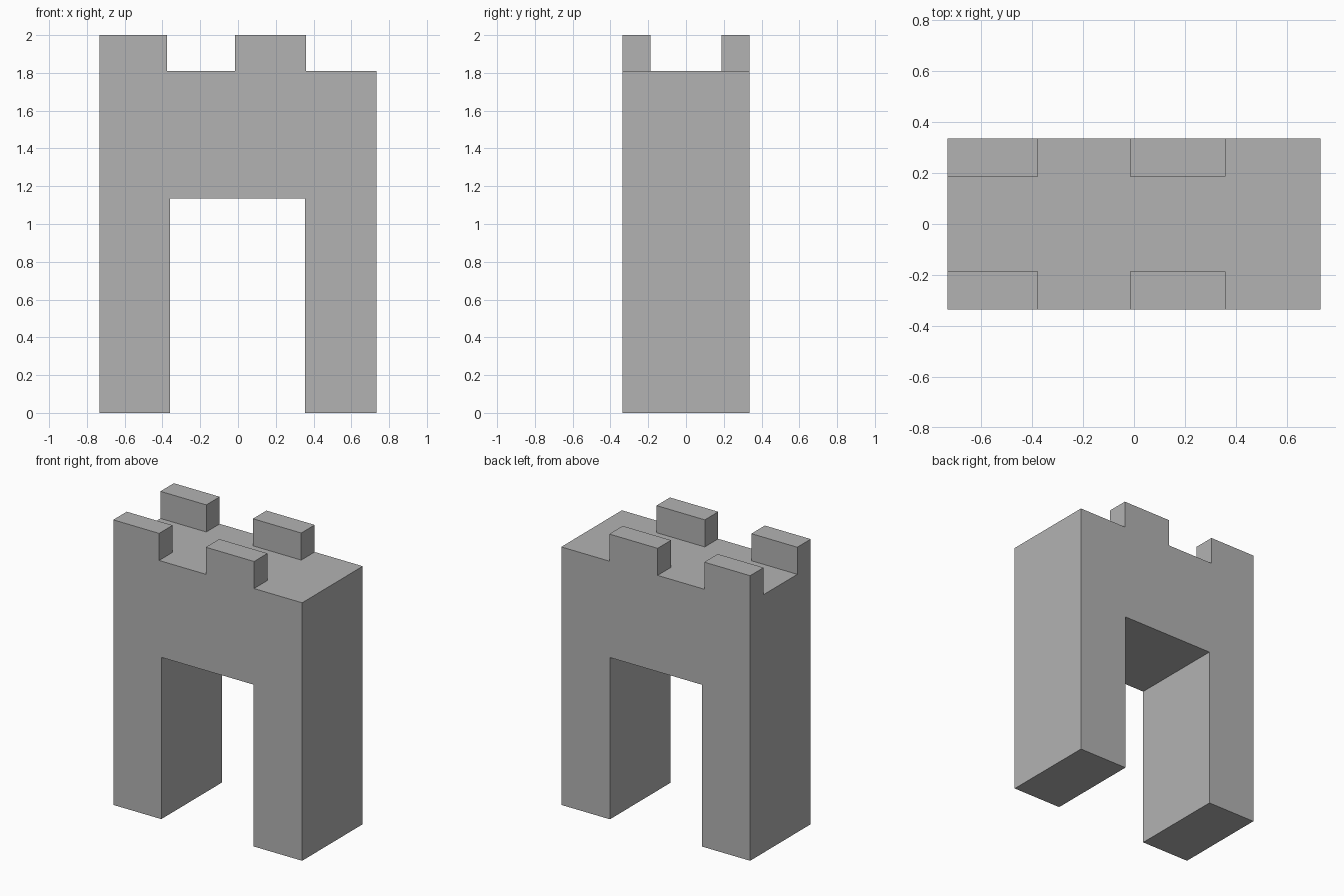
import bpy
import bmesh
from mathutils import Vector

if "Cube" in bpy.data.objects:
    bpy.data.objects.remove(bpy.data.objects["Cube"], do_unlink=True)

HALF_X, HALF_Y = 0.733, 0.336
LEG_LEFT, LEG_RIGHT = 0.355, -0.36
ARCH_Z, DECK_Z, TOP_Z = 1.135, 1.81, 2.0
MERLON_X = [(-HALF_X, -0.377), (-0.015, 0.36)]
MERLON_Y = 0.187

# Stone colour
stone = bpy.data.materials.new("stone_grey")
stone.use_nodes = True
grey = (0.45, 0.45, 0.45, 1)
stone.diffuse_color = grey
stone.node_tree.nodes["Principled BSDF"].inputs["Base Color"].default_value = grey

# Gate outline, extruded from front to back
outline = [(-HALF_X, 0), (LEG_RIGHT, 0), (LEG_RIGHT, ARCH_Z), (LEG_LEFT, ARCH_Z),
           (LEG_LEFT, 0), (HALF_X, 0), (HALF_X, DECK_Z), (-HALF_X, DECK_Z)]
bm = bmesh.new()
front = bm.faces.new([bm.verts.new((x, -HALF_Y, z)) for x, z in outline])
back = bmesh.ops.extrude_face_region(bm, geom=[front], use_keep_orig=True)["geom"]
bmesh.ops.translate(bm, vec=(0, 2 * HALF_Y, 0),
                    verts=[v for v in back if isinstance(v, bmesh.types.BMVert)])
bmesh.ops.recalc_face_normals(bm, faces=bm.faces[:])


def deck_faces():
    return [f for f in bm.faces if all(abs(v.co.z - DECK_Z) < 0.001 for v in f.verts)]


def cut_deck(point, normal):
    faces = deck_faces()
    edges = {e for f in faces for e in f.edges}
    verts = {v for f in faces for v in f.verts}
    bmesh.ops.bisect_plane(bm, geom=faces + list(edges) + list(verts), dist=0.0001,
                           plane_co=point, plane_no=normal)


# Divide the deck, then raise the four merlons
for x in (MERLON_X[0][1], *MERLON_X[1]):
    cut_deck(Vector((x, 0, DECK_Z)), Vector((1, 0, 0)))
for y in (-MERLON_Y, MERLON_Y):
    cut_deck(Vector((0, y, DECK_Z)), Vector((0, 1, 0)))


def is_merlon(face):
    c = face.calc_center_median()
    return abs(c.y) > MERLON_Y and any(a < c.x < b for a, b in MERLON_X)


for face in [f for f in deck_faces() if is_merlon(f)]:
    raised = bmesh.ops.extrude_face_region(bm, geom=[face])["geom"]
    bmesh.ops.translate(bm, vec=(0, 0, TOP_Z - DECK_Z),
                        verts=[v for v in raised if isinstance(v, bmesh.types.BMVert)])
    if face.is_valid:
        bm.faces.remove(face)

# Merge flush faces and finish
bmesh.ops.dissolve_limit(bm, angle_limit=0.01, verts=bm.verts[:], edges=bm.edges[:])
bmesh.ops.recalc_face_normals(bm, faces=bm.faces[:])
mesh = bpy.data.meshes.new("castle_gate")
bm.to_mesh(mesh)
bm.free()
mesh.materials.append(stone)
gate = bpy.data.objects.new("castle_gate", mesh)
bpy.context.collection.objects.link(gate)
